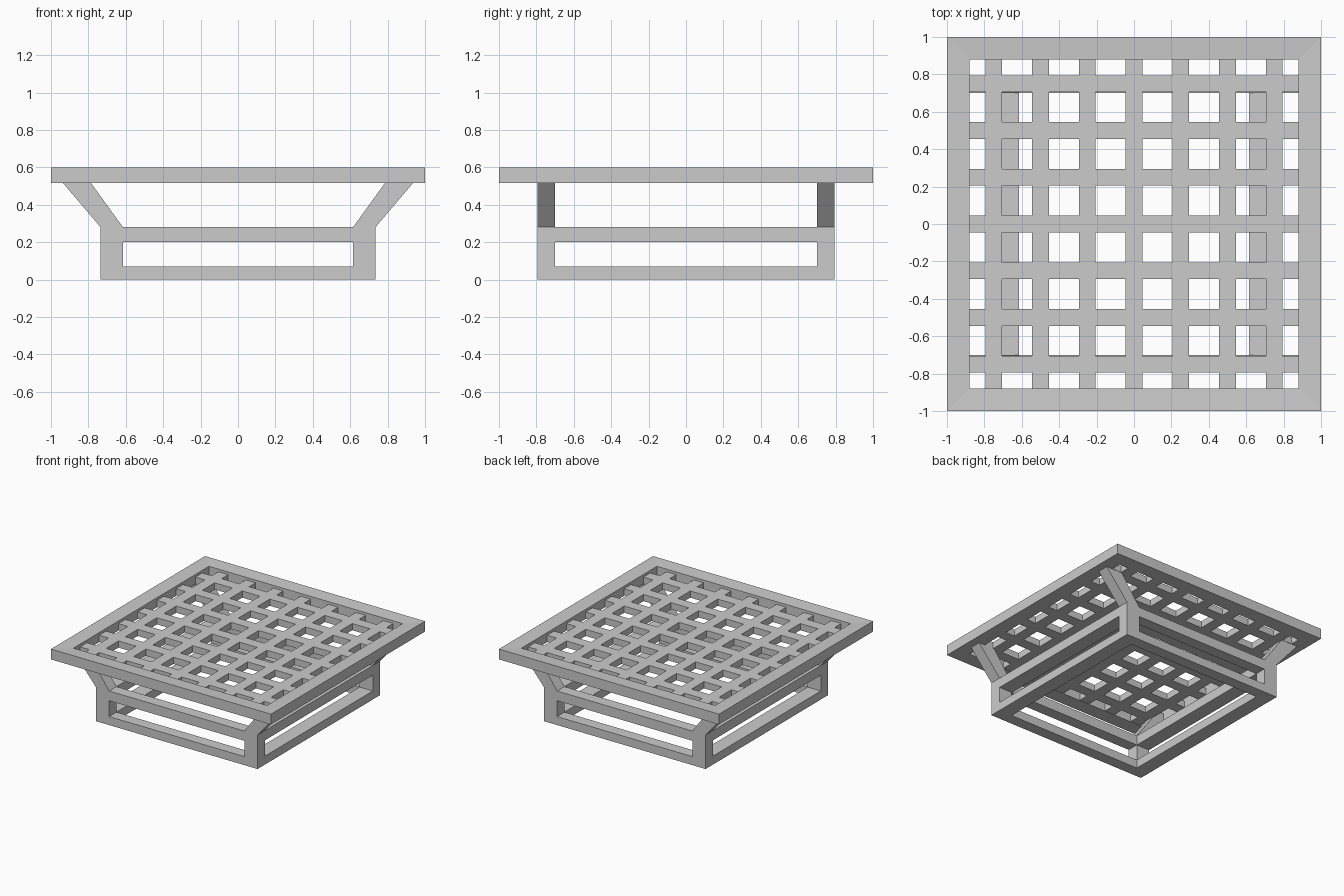
import bpy, bmesh

if "Cube" in bpy.data.objects:
    bpy.data.objects.remove(bpy.data.objects["Cube"])


def finish(name, bm):
    bmesh.ops.remove_doubles(bm, verts=bm.verts, dist=1e-5)
    bmesh.ops.recalc_face_normals(bm, faces=bm.faces)
    mesh = bpy.data.meshes.new(name)
    bm.to_mesh(mesh)
    bm.free()
    obj = bpy.data.objects.new(name, mesh)
    bpy.context.collection.objects.link(obj)
    return obj


def ring(name, outer, inner, z0, z1, z1_inner):
    """Mitred rectangular frame; the top may slope towards the inside."""
    bm = bmesh.new()
    loops = []
    for (hx, hy), z in ((outer, z0), (outer, z1), (inner, z1_inner), (inner, z0)):
        loops.append([bm.verts.new((sx * hx, sy * hy, z))
                      for sx, sy in ((-1, -1), (1, -1), (1, 1), (-1, 1))])
    for a, b in zip(loops, loops[1:] + loops[:1]):
        for i in range(4):
            j = (i + 1) % 4
            bm.faces.new((a[i], a[j], b[j], b[i]))
    return finish(name, bm)


def prism(name, profile, y0, y1):
    """Extrude an x-z profile along y, mirrored to all four corners."""
    bm = bmesh.new()
    face = bm.faces.new([bm.verts.new((x, y0, z)) for x, z in profile])
    ext = bmesh.ops.extrude_face_region(bm, geom=[face], use_keep_orig=True)
    for v in ext["geom"]:
        if isinstance(v, bmesh.types.BMVert):
            v.co.y = y1
    obj = finish(name, bm)
    mod = obj.modifiers.new("four_corners", "MIRROR")
    mod.use_axis = (True, True, False)
    mod.use_mirror_merge = False
    return obj


# Table top border
ring("top_frame", (1, 1), (0.88, 0.88), 0.515, 0.6, 0.594)

# Lattice panel: grid cells on the bars are kept, the others are openings
half, z_low, z_high = 0.045, 0.517, 0.572
cuts = [-0.88] + [c * 0.25 + s * half for c in range(-3, 4) for s in (-1, 1)] + [0.88]
bm = bmesh.new()
grid = [[bm.verts.new((x, y, z_low)) for y in cuts] for x in cuts]
for i in range(len(cuts) - 1):
    for j in range(len(cuts) - 1):
        if i % 2 or j % 2:
            bm.faces.new((grid[i][j], grid[i + 1][j],
                          grid[i + 1][j + 1], grid[i][j + 1]))
for v in [v for v in bm.verts if not v.link_faces]:
    bm.verts.remove(v)
ext = bmesh.ops.extrude_face_region(bm, geom=bm.faces[:], use_keep_orig=True)
bmesh.ops.translate(bm, vec=(0, 0, z_high - z_low),
                    verts=[g for g in ext["geom"] if isinstance(g, bmesh.types.BMVert)])
finish("lattice_panel", bm)

# Base rails
for name, z0, z1 in (("bottom_rails", 0, 0.07), ("upper_rails", 0.2, 0.28)):
    ring(name, (0.735, 0.795), (0.615, 0.70), z0, z1, z1)

# Corner posts between the rails, and splayed braces up to the top
prism("corner_posts", [(0.615, 0.07), (0.735, 0.07), (0.735, 0.2), (0.615, 0.2)], 0.70, 0.795)
prism("splayed_braces", [(0.615, 0.28), (0.735, 0.28), (0.935, 0.515), (0.785, 0.515)], 0.70, 0.795)
